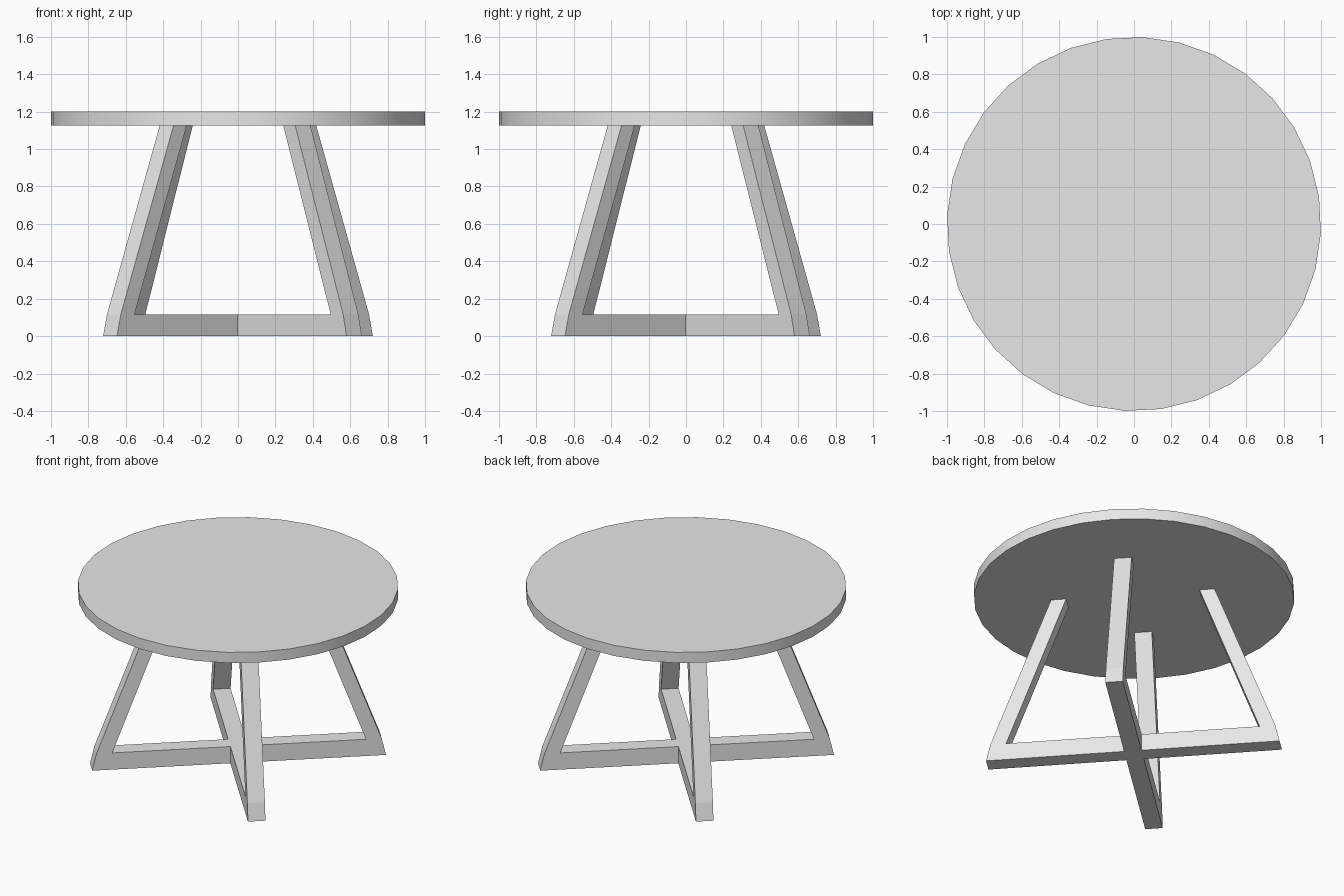
import bpy
import bmesh
from math import radians
from mathutils import Matrix, Vector

cube = bpy.data.objects.get("Cube")
if cube:
    bpy.data.objects.remove(cube, do_unlink=True)

TURN = radians(-2.75)      # slight twist of the whole table
TOP_Z, UNDER_Z = 1.2, 1.127
BAR_WIDTH = 0.11

grey = bpy.data.materials.new("plain grey")
grey.use_nodes = True
colour = (0.8, 0.8, 0.8, 1)
grey.diffuse_color = colour
grey.node_tree.nodes["Principled BSDF"].inputs["Base Color"].default_value = colour


def make_object(name, bm):
    bmesh.ops.recalc_face_normals(bm, faces=bm.faces)
    mesh = bpy.data.meshes.new(name)
    bm.to_mesh(mesh)
    bm.free()
    mesh.materials.append(grey)
    obj = bpy.data.objects.new(name, mesh)
    bpy.context.collection.objects.link(obj)
    return obj


def leg_frame(name, angle):
    """Floor bar with a leaning leg at each end, cut from one outline."""
    half = [(0.924, 0), (0.897, 0.115), (0.515, UNDER_Z),
            (0.42, UNDER_Z), (0.798, 0.115)]
    outline = half + [(-r, z) for r, z in reversed(half)]
    bm = bmesh.new()
    face = bm.faces.new([bm.verts.new((r, -BAR_WIDTH / 2, z)) for r, z in outline])
    sides = bmesh.ops.extrude_face_region(bm, geom=[face])["geom"]
    moved = [v for v in sides if isinstance(v, bmesh.types.BMVert)]
    bmesh.ops.translate(bm, verts=moved, vec=Vector((0, BAR_WIDTH, 0)))
    bm.transform(Matrix.Rotation(angle, 4, "Z"))
    return make_object(name, bm)


# Round top
bm = bmesh.new()
bmesh.ops.create_cone(bm, cap_ends=True, segments=32, radius1=1, radius2=1,
                      depth=TOP_Z - UNDER_Z)
bm.transform(Matrix.Translation((0, 0, (TOP_Z + UNDER_Z) / 2))
             @ Matrix.Rotation(TURN, 4, "Z"))
table_top = make_object("table_top", bm)
bpy.ops.object.select_all(action="DESELECT")
table_top.select_set(True)
bpy.context.view_layer.objects.active = table_top
bpy.ops.object.shade_smooth_by_angle(angle=radians(30))

# Two leg frames crossing at the centre, merged into one base
base = leg_frame("crossed_base", radians(45) + TURN)
crossing = leg_frame("crossing_frame", radians(135) + TURN)
union = base.modifiers.new("join frames", "BOOLEAN")
union.operation = "UNION"
union.solver = "EXACT"
union.object = crossing
bpy.ops.object.select_all(action="DESELECT")
base.select_set(True)
bpy.context.view_layer.objects.active = base
bpy.ops.object.modifier_apply(modifier=union.name)
bpy.data.objects.remove(crossing, do_unlink=True)
